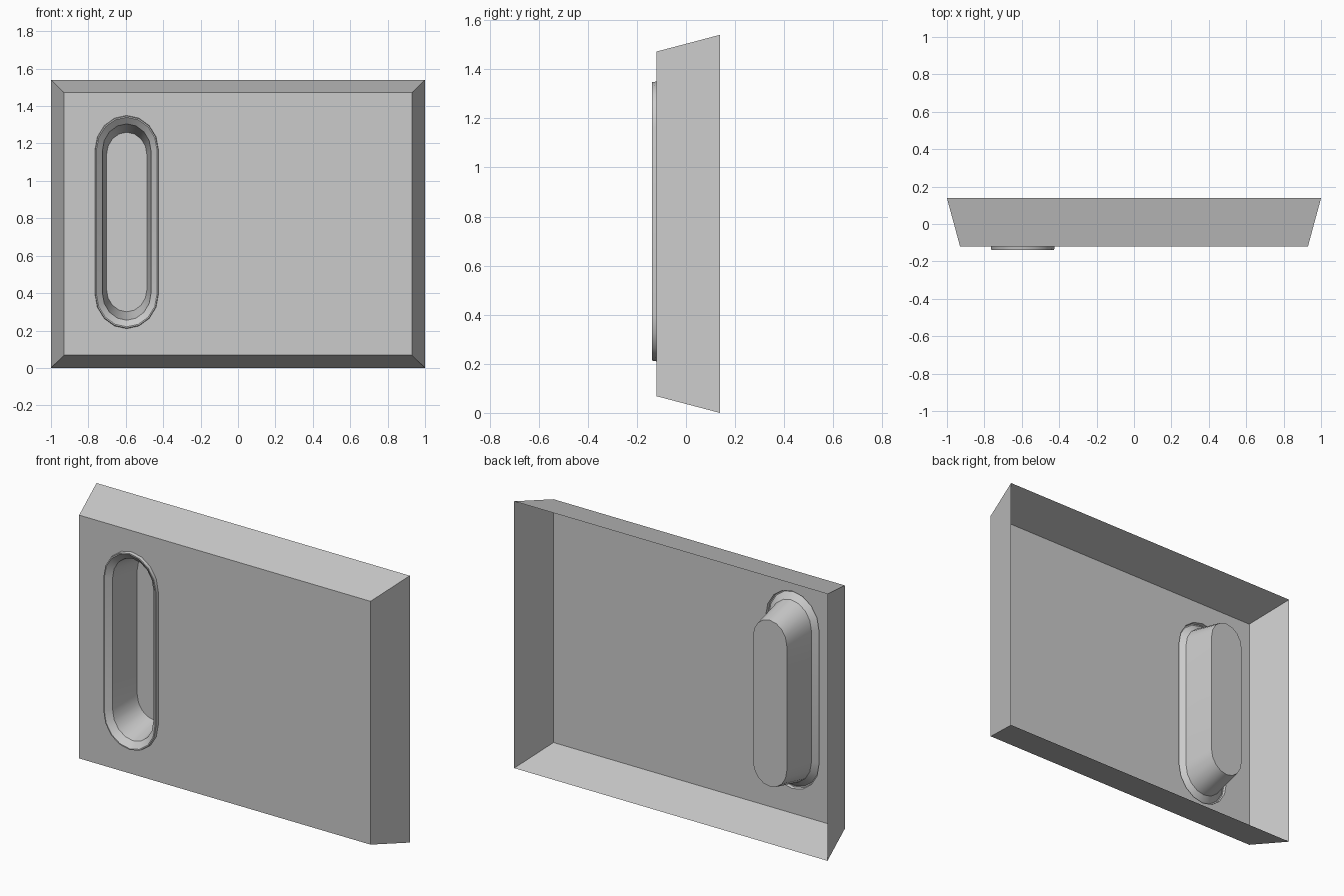
import bpy, bmesh
from math import pi, sin, cos, radians

cube = bpy.data.objects.get("Cube")
if cube:
    bpy.data.objects.remove(cube, do_unlink=True)

grey = bpy.data.materials.new("light grey")
grey.use_nodes = True
colour = (0.6, 0.6, 0.6, 1)
grey.diffuse_color = colour
grey.node_tree.nodes["Principled BSDF"].inputs["Base Color"].default_value = colour

SLOT_X, SLOT_Z = -0.595, 0.78
MID_Z = 0.77
FRONT = -0.12
STEPS = 8


def ring(bm, points, y):
    return [bm.verts.new((x, y, z)) for x, z in points]


def rectangle(hw, hh):
    return [(-hw, MID_Z - hh), (hw, MID_Z - hh), (hw, MID_Z + hh), (-hw, MID_Z + hh)]


def slot(hw, hh, straight):
    """Upright rounded slot, counter-clockwise seen from the front."""
    points = []
    for side in (1, -1):
        for i in range(STEPS + 1):
            a = pi * i / STEPS
            points.append((SLOT_X + side * hw * cos(a),
                           SLOT_Z + side * (straight + (hh - straight) * sin(a))))
    return points


def loft(bm, rings):
    for a, b in zip(rings, rings[1:]):
        n = len(a)
        for i in range(n):
            j = (i + 1) % n
            bm.faces.new((a[i], a[j], b[j], b[i]))


def finish(bm, name):
    mesh = bpy.data.meshes.new(name)
    bm.to_mesh(mesh)
    bm.free()
    mesh.materials.append(grey)
    mesh.shade_smooth()
    mesh.set_sharp_from_angle(angle=radians(30))
    obj = bpy.data.objects.new(name, mesh)
    bpy.context.collection.objects.link(obj)


# Open-backed panel: four sloping walls and a front with a slot opening
bm = bmesh.new()
rim = ring(bm, rectangle(1, 0.77), 0.138)
front = ring(bm, rectangle(0.93, 0.702), FRONT)
loft(bm, [rim, front])
hole = ring(bm, slot(0.17, 0.57, 0.385), FRONT)
edges = [bm.edges.new((hole[i - 1], hole[i])) for i in range(len(hole))]
edges += [bm.edges.get((front[i - 1], front[i])) for i in range(4)]
made = bmesh.ops.triangle_fill(bm, edges=edges, use_beauty=True)["geom"]
for face in made:
    if isinstance(face, bmesh.types.BMFace):
        face.normal_update()
        if face.normal.y > 0:
            face.normal_flip()
finish(bm, "panel")

# Recessed handle: raised lip, chamfer, tapering pocket and flat floor
bm = bmesh.new()
profile = [
    (0.17, 0.57, 0.385, FRONT),
    (0.168, 0.567, 0.385, -0.138),
    (0.162, 0.56, 0.385, -0.138),
    (0.13, 0.525, 0.38, -0.108),
    (0.108, 0.48, 0.36, 0.085),
]
rings = [ring(bm, slot(hw, hh, s), y) for hw, hh, s, y in profile]
loft(bm, rings)
bm.faces.new(rings[-1])
finish(bm, "handle_recess")
